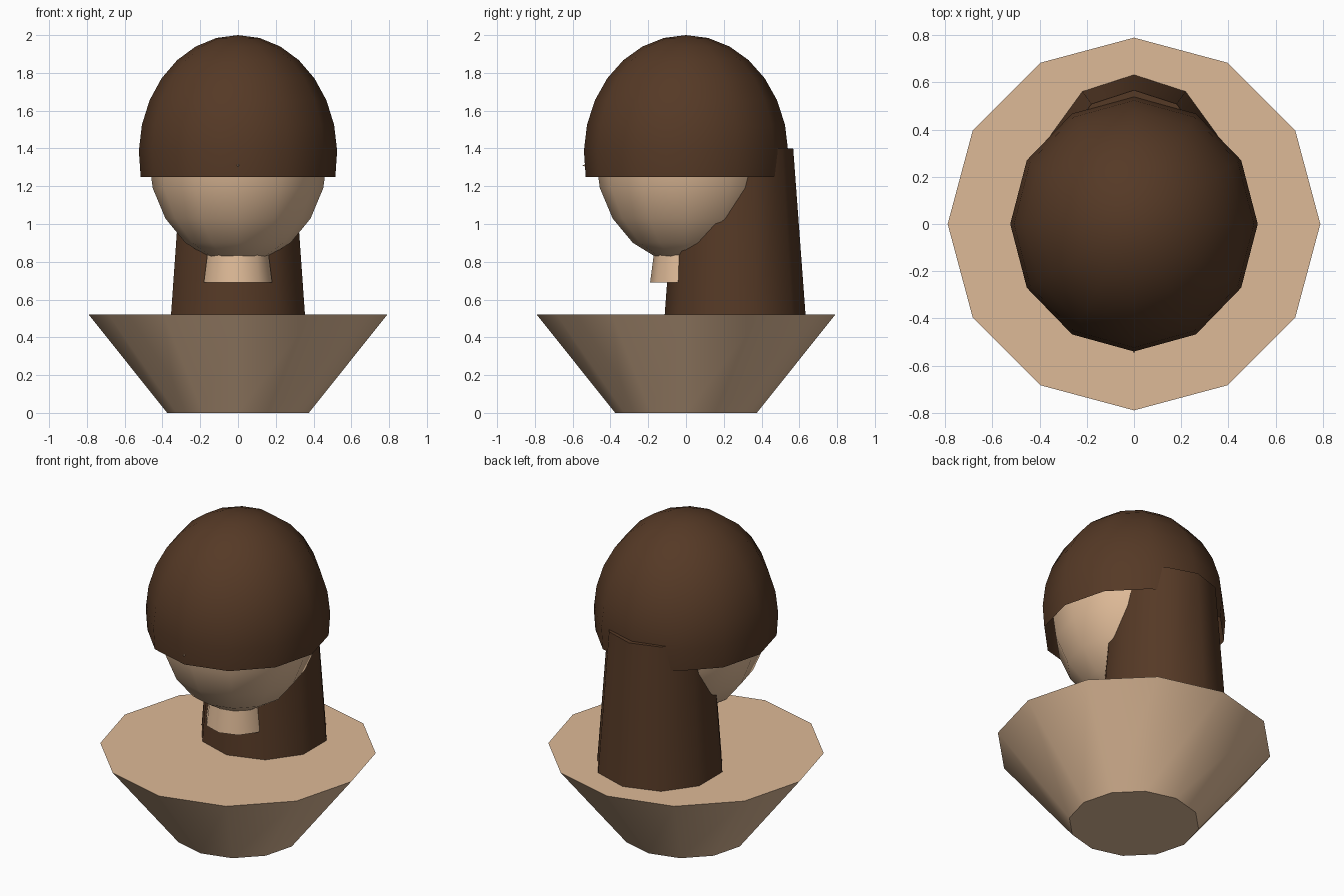
import bpy, bmesh, math

if "Cube" in bpy.data.objects:
    bpy.data.objects.remove(bpy.data.objects["Cube"])


def material(name, rgb):
    m = bpy.data.materials.new(name)
    m.diffuse_color = (*rgb, 1)
    m.use_nodes = True
    m.node_tree.nodes["Principled BSDF"].inputs["Base Color"].default_value = m.diffuse_color
    return m


skin = material("skin tan", (0.73, 0.49, 0.31))
brown = material("hair brown", (0.091, 0.041, 0.019))


def lathe(name, profile, sides, mat, y=0.0, stretch=1.0):
    """Spin (radius, z) points, listed top to bottom, into a smooth faceted solid."""
    bm = bmesh.new()
    rings = []
    for r, z in profile:
        if r < 1e-5:
            rings.append([bm.verts.new((0, y, z))] * sides)
        else:
            rings.append([bm.verts.new((r * math.sin(t), y + r * stretch * math.cos(t), z))
                          for t in (2 * math.pi * i / sides for i in range(sides))])
    for a, b in zip(rings, rings[1:]):
        for i in range(sides):
            j = (i + 1) % sides
            loop = list(dict.fromkeys((a[i], a[j], b[j], b[i])))
            bm.faces.new(loop)
    # turn the normals outward, judged by the side walls
    bm.normal_update()
    if sum(f.normal.x * f.calc_center_median().x for f in bm.faces) < 0:
        bmesh.ops.reverse_faces(bm, faces=bm.faces[:])
    me = bpy.data.meshes.new(name)
    bm.to_mesh(me)
    bm.free()
    me.materials.append(mat)
    ob = bpy.data.objects.new(name, me)
    bpy.context.collection.objects.link(ob)
    bpy.ops.object.select_all(action='DESELECT')
    ob.select_set(True)
    bpy.context.view_layer.objects.active = ob
    bpy.ops.object.shade_smooth_by_angle(angle=math.radians(40))
    return ob


def arc(r, rz, zc, end, steps):
    """Profile of an ellipsoid from its top pole down to the end angle."""
    return [(r * math.sin(math.radians(end * i / steps)),
             zc + rz * math.cos(math.radians(end * i / steps))) for i in range(steps + 1)]


# Shoulders: flared twelve-sided block
lathe("shoulders", [(0, 0.52), (0.79, 0.52), (0.375, 0), (0, 0)], 12, skin)

# Neck: short stub under the head
lathe("neck", [(0, 0.92), (0.16, 0.92), (0.19, 0.69), (0, 0.69)], 10, skin)

# Head
lathe("head", arc(0.475, 0.58, 1.37, 180, 10), 12, skin, stretch=1.01)

# Hair cap: open shell over the head
lathe("hair_cap", arc(0.525, 0.63, 1.37, 101, 8), 12, brown, stretch=1.03)

# Back hair: tapered column behind the head
lathe("back_hair", [(0, 1.4), (0.3075, 1.4), (0.378, 0.45), (0, 0.45)], 10, brown, y=0.26)

# Nose: small cone whose tip just reaches through the fringe
nose = lathe("nose", [(0, 0.14), (0.05, 0), (0, 0)], 8, skin)
nose.rotation_euler = (math.radians(90), 0, 0)
nose.location = (0, -0.41, 1.31)
